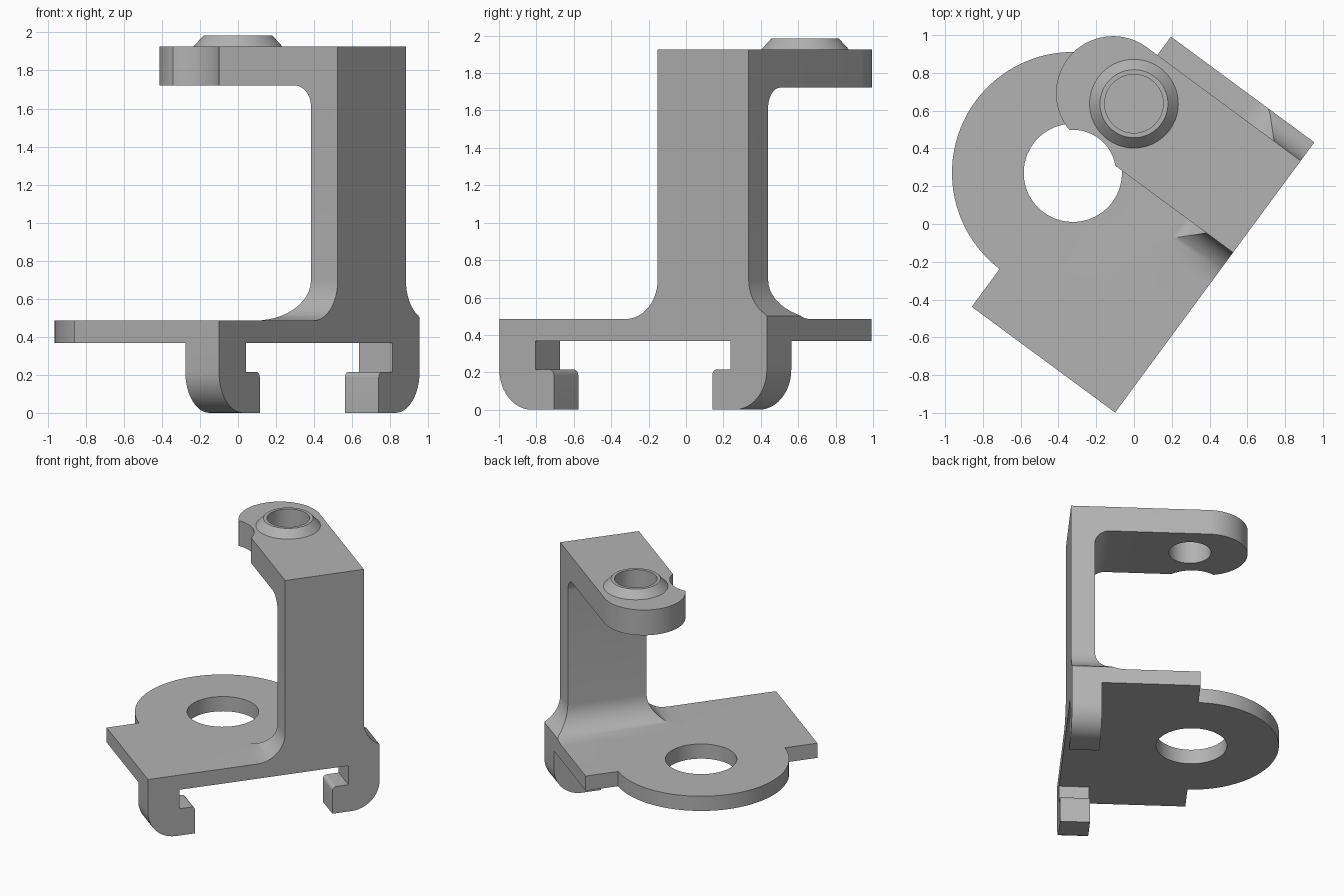
import bpy, bmesh
from math import sin, cos, pi, radians
from mathutils import Matrix

cube = bpy.data.objects.get("Cube")
if cube:
    bpy.data.objects.remove(cube, do_unlink=True)

# Bracket dimensions, in its own axes: x along the front edge, y to the back
LENGTH, DEPTH = 1.777, 0.943
PLATE_Z, PLATE_TOP, ARM_Z, ARM_TOP = 0.367, 0.485, 1.722, 1.925
POST_X0, POST_X1, POST_D = 1.052, 1.656, 0.175
EYE = (LENGTH / 2, 0.933)
BOSS = (1.375, 0.89)


def arc(cx, cy, r, a0, a1, n=12):
    steps = [radians(a0 + (a1 - a0) * i / n) for i in range(n + 1)]
    return [(cx + r * cos(a), cy + r * sin(a)) for a in steps]


def add_object(name, bm):
    bmesh.ops.recalc_face_normals(bm, faces=bm.faces)
    mesh = bpy.data.meshes.new(name)
    bm.to_mesh(mesh)
    bm.free()
    ob = bpy.data.objects.new(name, mesh)
    bpy.context.collection.objects.link(ob)
    return ob


def loft(name, rings):
    """Skin closed rings of equal length and cap both ends."""
    bm = bmesh.new()
    rows = [[bm.verts.new(p) for p in ring] for ring in rings]
    n = len(rows[0])
    for a, b in zip(rows, rows[1:]):
        for i in range(n):
            j = (i + 1) % n
            bm.faces.new((a[i], a[j], b[j], b[i]))
    bm.faces.new(rows[0])
    bm.faces.new(rows[-1])
    return add_object(name, bm)


def prism(name, points, lo, hi, axis="z"):
    place = {"x": lambda a, b, h: (h, a, b),
             "y": lambda a, b, h: (a, h, b),
             "z": lambda a, b, h: (a, b, h)}[axis]
    return loft(name, [[place(a, b, h) for a, b in points] for h in (lo, hi)])


def disc(name, centre, r0, r1, lo, hi, n=72):
    return loft(name, [[(x, y, z) for x, y in arc(*centre, r, 0, 360, n)[:-1]]
                       for r, z in ((r0, lo), (r1, hi))])


def combine(target, other, operation):
    mod = target.modifiers.new(operation, "BOOLEAN")
    mod.operation, mod.solver, mod.object = operation, "EXACT", other
    bpy.context.view_layer.objects.active = target
    bpy.ops.object.modifier_apply(modifier=mod.name)
    bpy.data.objects.remove(other, do_unlink=True)


# Base plate with its round eye
bracket = prism("clip_bracket", [(0, 0), (LENGTH, 0), (LENGTH, DEPTH), (0, DEPTH)],
                PLATE_Z, PLATE_TOP)
parts = [disc("plate_eye", EYE, 0.64, 0.64, PLATE_Z, PLATE_TOP, 96)]

# Post flaring into the plate, flush with the front and the right end
FLARE = 0.212


def post_ring(d, z):
    x0, x1, y1 = POST_X0 - d, min(LENGTH, POST_X1 + d), POST_D + d
    return [(x0, 0, z), (x1, 0, z), (x1, y1, z), (x0, y1, z)]


rings = [post_ring(FLARE, PLATE_TOP - 0.05)]
for i in range(13):
    t = pi / 2 * i / 12
    rings.append(post_ring(FLARE * (1 - sin(t)), PLATE_TOP + FLARE * (1 - cos(t))))
rings.append(post_ring(0, ARM_TOP))
parts.append(loft("post", rings))

# Arm with a rounded end, and the fillet below it
half = (POST_X1 - POST_X0) / 2
parts.append(prism("arm", [(POST_X0, 0), (POST_X1, 0)]
                   + arc(POST_X0 + half, 1.012, half, 0, 180, 36), ARM_Z, ARM_TOP))
r = 0.11
parts.append(prism("arm_fillet", [(0.05, ARM_Z + 0.08), (0.05, ARM_Z - r)]
                   + arc(POST_D + r, ARM_Z - r, r, 180, 90)
                   + [(POST_D + r, ARM_Z + 0.08)], POST_X0, POST_X1, "x"))

# Two mirrored hooks under the front edge
hook = ([(0, PLATE_TOP - 0.05)] + arc(0.215, 0.215, 0.215, 180, 270)
        + [(0.362, 0)] + arc(0.332, 0.185, 0.03, 0, 90, 6)
        + [(0.24, 0.215), (0.24, PLATE_TOP - 0.05)])
parts.append(prism("left_hook", hook, 0, 0.22, "y"))
parts.append(prism("right_hook", [(LENGTH - x, z) for x, z in hook], 0, 0.22, "y"))

# Tapered boss on the arm
parts.append(disc("boss", BOSS, 0.244, 0.18, ARM_TOP - 0.01, 1.985))

for part in parts:
    combine(bracket, part, "UNION")

# Plate hole, clearance notch in the arm, and boss hole
for cutter in (disc("plate_hole", EYE, 0.26, 0.26, 0.2, 0.6),
               disc("arm_notch", EYE, 0.228, 0.228, 1.6, 2.1),
               disc("boss_hole", BOSS, 0.155, 0.155, 1.6, 2.1)):
    cutter.hide_render = True
    combine(bracket, cutter, "DIFFERENCE")

# Turn into place and finish
bracket.data.transform(Matrix.Translation((-0.1, -0.998, 0))
                       @ Matrix.Rotation(radians(53.6), 4, "Z"))
grey = bpy.data.materials.new("plain_grey")
grey.use_nodes = True
colour = (0.45, 0.45, 0.45, 1)
grey.diffuse_color = colour
grey.node_tree.nodes["Principled BSDF"].inputs["Base Color"].default_value = colour
bracket.data.materials.clear()
bracket.data.materials.append(grey)
for face in bracket.data.polygons:
    face.material_index = 0
bpy.ops.object.select_all(action="DESELECT")
bracket.select_set(True)
bpy.context.view_layer.objects.active = bracket
bpy.ops.object.shade_smooth_by_angle(angle=radians(30))
